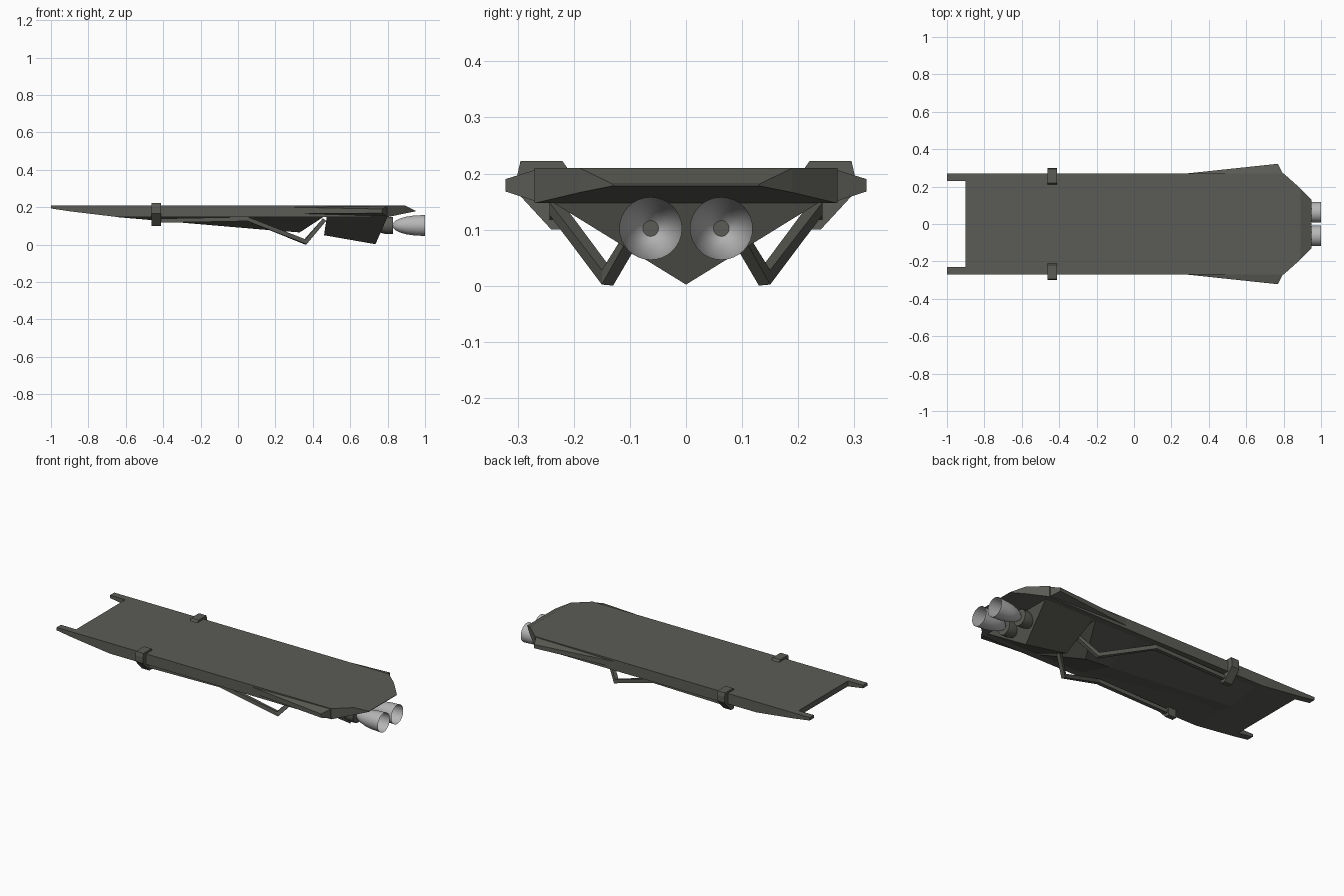
import bpy, math
from mathutils import Vector

if "Cube" in bpy.data.objects:
    bpy.data.objects.remove(bpy.data.objects["Cube"])


def material(name, rgb):
    m = bpy.data.materials.new(name)
    m.diffuse_color = (*rgb, 1)
    m.use_nodes = True
    m.node_tree.nodes["Principled BSDF"].inputs["Base Color"].default_value = m.diffuse_color
    return m


HULL = material("hull grey", (0.105, 0.105, 0.092))
METAL = material("engine metal", (0.47, 0.47, 0.47))


def loft(name, sections, mat=HULL, caps=True, smooth=False):
    """Skin a row of closed sections that share one point count."""
    n = len(sections[0])
    verts = [p for s in sections for p in s]
    faces = []
    for i in range(len(sections) - 1):
        for j in range(n):
            k = (j + 1) % n
            faces.append((i * n + j, i * n + k, (i + 1) * n + k, (i + 1) * n + j))
    if caps:
        faces += [tuple(range(n))[::-1], tuple(range(len(verts) - n, len(verts)))]
    me = bpy.data.meshes.new(name)
    me.from_pydata(verts, [], faces)
    me.materials.append(mat)
    ob = bpy.data.objects.new(name, me)
    bpy.context.collection.objects.link(ob)
    bpy.context.view_layer.objects.active = ob
    ob.select_set(True)
    bpy.ops.object.mode_set(mode='EDIT')
    bpy.ops.mesh.select_all(action='SELECT')
    bpy.ops.mesh.normals_make_consistent(inside=False)
    bpy.ops.object.mode_set(mode='OBJECT')
    if smooth:
        bpy.ops.object.shade_smooth_by_angle(angle=math.radians(40))
    ob.select_set(False)
    return ob


def box_section(x, y0, y1, z0, z1):
    return [(x, y0, z0), (x, y1, z0), (x, y1, z1), (x, y0, z1)]


def rod(name, path, s, r=0.011):
    """Square bar along a path, with its sections mitred at each bend."""
    pts = [Vector((x, y * s, z)) for x, y, z in path]
    secs = []
    for i, p in enumerate(pts):
        a = (p - pts[i - 1]).normalized() if i else None
        b = (pts[i + 1] - p).normalized() if i < len(pts) - 1 else None
        t = ((a or b) + (b or a)).normalized()
        side = Vector((0, 1, 0))
        side = (side - t * side.dot(t)).normalized()
        up = t.cross(side)
        k = 1 / max(t.dot(a or b), 0.6)
        secs.append([tuple(p + side * u * r + up * v * r * k)
                     for u, v in ((-1, -1), (1, -1), (1, 1), (-1, 1))])
    return loft(name, secs)


def lathe(name, profile, y, z, mat, caps, n=32):
    secs = [[(x, y + r * math.cos(2 * math.pi * i / n), z + r * math.sin(2 * math.pi * i / n))
             for i in range(n)] for x, r in profile]
    return loft(name, secs, mat, caps, smooth=True)


# Flat deck with tapered nose and chamfered tail
deck = [(-0.9, 0.27, 0.178, 0.21), (-0.65, 0.27, 0.148, 0.21), (0.8, 0.27, 0.147, 0.21),
        (0.89, 0.19, 0.166, 0.21), (0.95, 0.13, 0.178, 0.181)]
loft("deck", [box_section(x, -w, w, a, b) for x, w, a, b in deck])

# Keel: shallow V growing toward the middle, then rising again
w = 0.24
loft("front_keel", [
    [(-0.65, -w, 0.15), (-0.65, w, 0.15), (-0.65, 0, 0.147)],
    [(0.17, -w, 0.15), (0.17, w, 0.15), (0.17, 0, 0.077)],
    [(0.46, -w, 0.15), (0.46, w, 0.15), (0.33, 0, 0.065)]])

# Engine block: deeper V
loft("engine_block", [
    [(0.475, -w, 0.15), (0.475, w, 0.15), (0.46, 0, 0.05)],
    [(0.80, -w, 0.15), (0.80, w, 0.15), (0.735, 0, 0.002)]])

for s, side in ((-1, "near"), (1, "far")):
    # Nose prong beside the open slot
    loft("nose_prong_" + side, [box_section(-1, s * 0.23, s * 0.27, 0.193, 0.21),
                                box_section(-0.9, s * 0.23, s * 0.27, 0.178, 0.21)])
    # Side fin
    loft("side_fin_" + side, [
        box_section(0.28, s * 0.26, s * 0.27, 0.165, 0.2),
        [(0.80, s * 0.26, 0.148), (0.77, s * 0.322, 0.168),
         (0.77, s * 0.322, 0.19), (0.80, s * 0.26, 0.209)]])
    # Clamp wrapped around the deck edge
    prof = [(0.208, 0.205), (0.22, 0.222), (0.295, 0.222), (0.30, 0.2), (0.30, 0.165),
            (0.24, 0.1), (0.212, 0.1), (0.212, 0.15)]
    loft("clamp_" + side, [[(x, s * y, z) for y, z in prof] for x in (-0.463, -0.413)])
    # Bent landing skid
    rod("skid_" + side, [(-0.42, 0.232, 0.128), (0.05, 0.232, 0.137),
                         (0.36, 0.14, 0.014), (0.46, 0.07, 0.13)], s)
    # Engine mount and open nozzle bell
    y, z = s * 0.063, 0.102
    lathe("engine_mount_" + side, [(0.74, 0.032), (0.79, 0.046), (0.83, 0.046)], y, z, HULL, True)
    bell = [(0.828, 0.012), (0.84, 0.024), (0.865, 0.037), (0.90, 0.047),
            (0.94, 0.053), (1.0, 0.056)]
    lathe("nozzle_" + side, bell, y, z, METAL, False)
